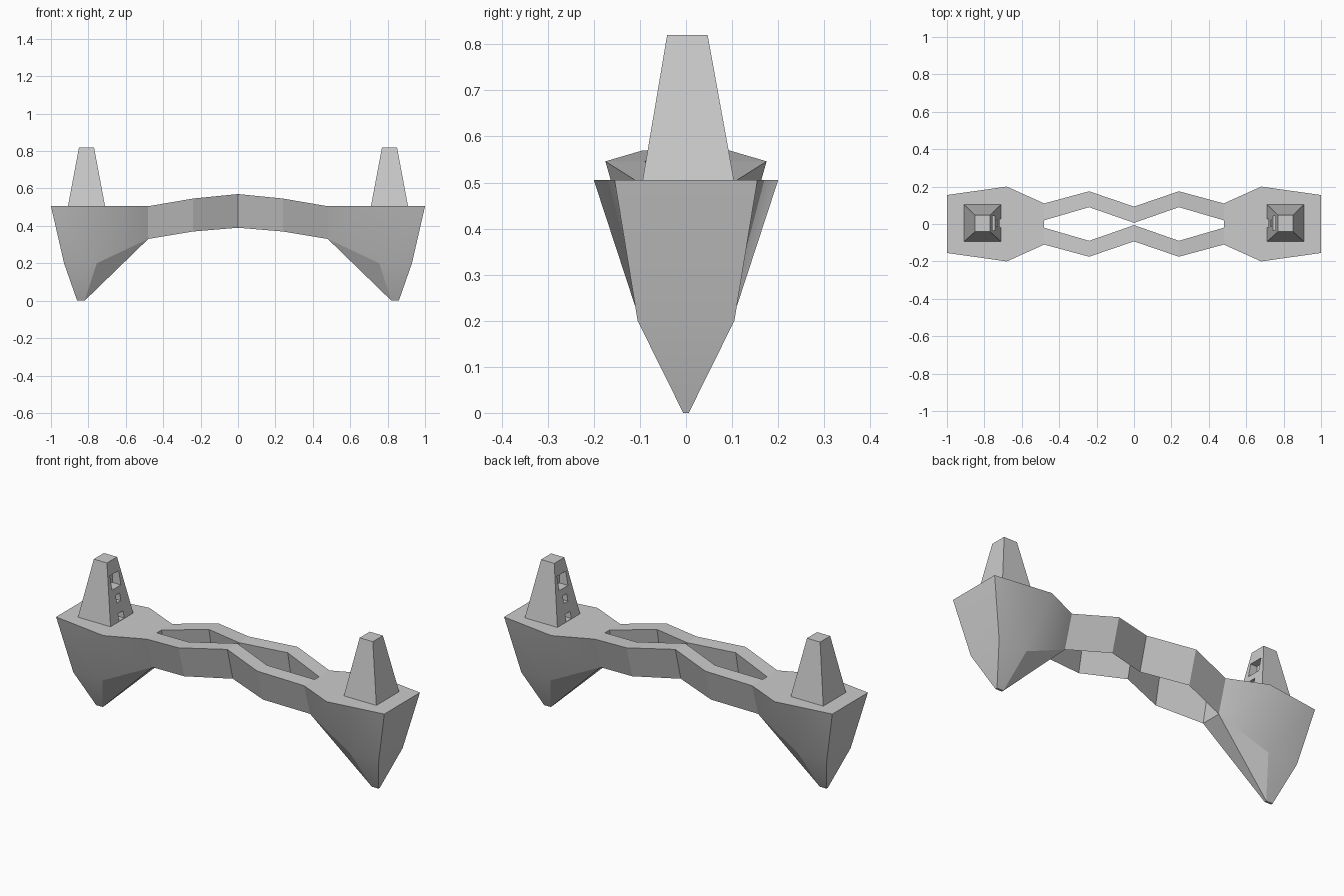
import bpy, bmesh

if "Cube" in bpy.data.objects:
    bpy.data.objects.remove(bpy.data.objects["Cube"])


def make(name, verts, faces, smooth=None):
    bm = bmesh.new()
    vs = [bm.verts.new(v) for v in verts]
    for f in faces:
        bm.faces.new([vs[i] for i in f])
    bmesh.ops.recalc_face_normals(bm, faces=bm.faces[:])
    me = bpy.data.meshes.new(name)
    bm.to_mesh(me)
    bm.free()
    ob = bpy.data.objects.new(name, me)
    bpy.context.collection.objects.link(ob)
    if smooth:
        bpy.ops.object.select_all(action='DESELECT')
        ob.select_set(True)
        bpy.context.view_layer.objects.active = ob
        bpy.ops.object.shade_smooth_by_angle(angle=smooth)
    return ob


def loft(name, rings, **kw):
    """Closed solid through a list of equally sized rings."""
    n = len(rings[0])
    faces = [list(range(n)), [(len(rings) - 1) * n + i for i in range(n)]]
    for r in range(len(rings) - 1):
        for i in range(n):
            j = (i + 1) % n
            faces.append([r * n + i, r * n + j, (r + 1) * n + j, (r + 1) * n + i])
    return make(name, [v for ring in rings for v in ring], faces, **kw)


def rect(x0, x1, y0, y1, z):
    return [(x0, y0, z), (x1, y0, z), (x1, y1, z), (x0, y1, z)]


def island(name, s):
    # one flank: top edge, inner end, waist and keel; then its twin
    half = [(1, .155, .505), (.68, .2, .505), (.48, .11, .505), (.48, .058, .33),
            (.755, .1, .2), (.93, .105, .2), (.82, .006, 0), (.86, .006, 0)]
    verts = [(s * x, k * y, z) for k in (-1, 1) for x, y, z in half]
    flank = [(0, 1, 4, 5), (1, 2, 3, 4), (5, 4, 6, 7), (3, 6, 4)]
    faces = flank + [tuple(i + 8 for i in f) for f in flank]
    faces.append((0, 1, 2, 10, 9, 8))
    for a, b in ((0, 5), (5, 7), (7, 6), (6, 3), (3, 2)):
        faces.append((a, b, b + 8, a + 8))
    ob = make(name, verts, faces, smooth=0.7)
    # crisp lower rim of the flanks
    for e in ob.data.edges:
        if {v % 8 for v in e.vertices} in ({3, 4}, {4, 6}):
            e.use_edge_sharp = True


def tower(name, s):
    base = rect(s * .71, s * .91, -.095, .105, .5)
    top = rect(s * .77, s * .85, -.041, .047, .82)
    ob = loft(name, [base, top])
    # window, slit and door on the face towards the bridge: half width, z range, depth
    for i, (w, z0, z1, depth) in enumerate([(.038, .675, .75, .795),
                                            (.017, .60, .64, .775),
                                            (.022, .507, .545, .755)]):
        shape = [(-w, z0), (w, z0), (w, z1), (-w, z1)]
        cut = loft(f"{name}_cutter_{i}",
                   [[(s * x, y + .004, z) for y, z in shape] for x in (.65, depth)])
        cut.hide_render = True
        cut.hide_viewport = True
        m = ob.modifiers.new("opening", 'BOOLEAN')
        m.operation = 'DIFFERENCE'
        m.solver = 'EXACT'
        m.object = cut


def strand(name, k):
    # keel-shaped section: x, inner y, outer y, keel y, keel z, top z
    half = [(.48, .02, .11, .058, .33, .505), (.24, .09, .175, .125, .37, .546)]
    mid = (0, .006, .093, .045, .39, .57)
    path = [(-p[0], *p[1:]) for p in half] + [mid] + half[::-1]
    loft(name, [[(x, k * a, zt), (x, k * b, zt), (x, k * c, zb)]
                for x, a, b, c, zb, zt in path])


# floating islands with towers
for side, s in (("left", -1), ("right", 1)):
    island(f"{side}_island", s)
    tower(f"{side}_tower", s)

# zigzag bridge strands
for side, k in (("front", -1), ("back", 1)):
    strand(f"{side}_bridge_strand", k)
